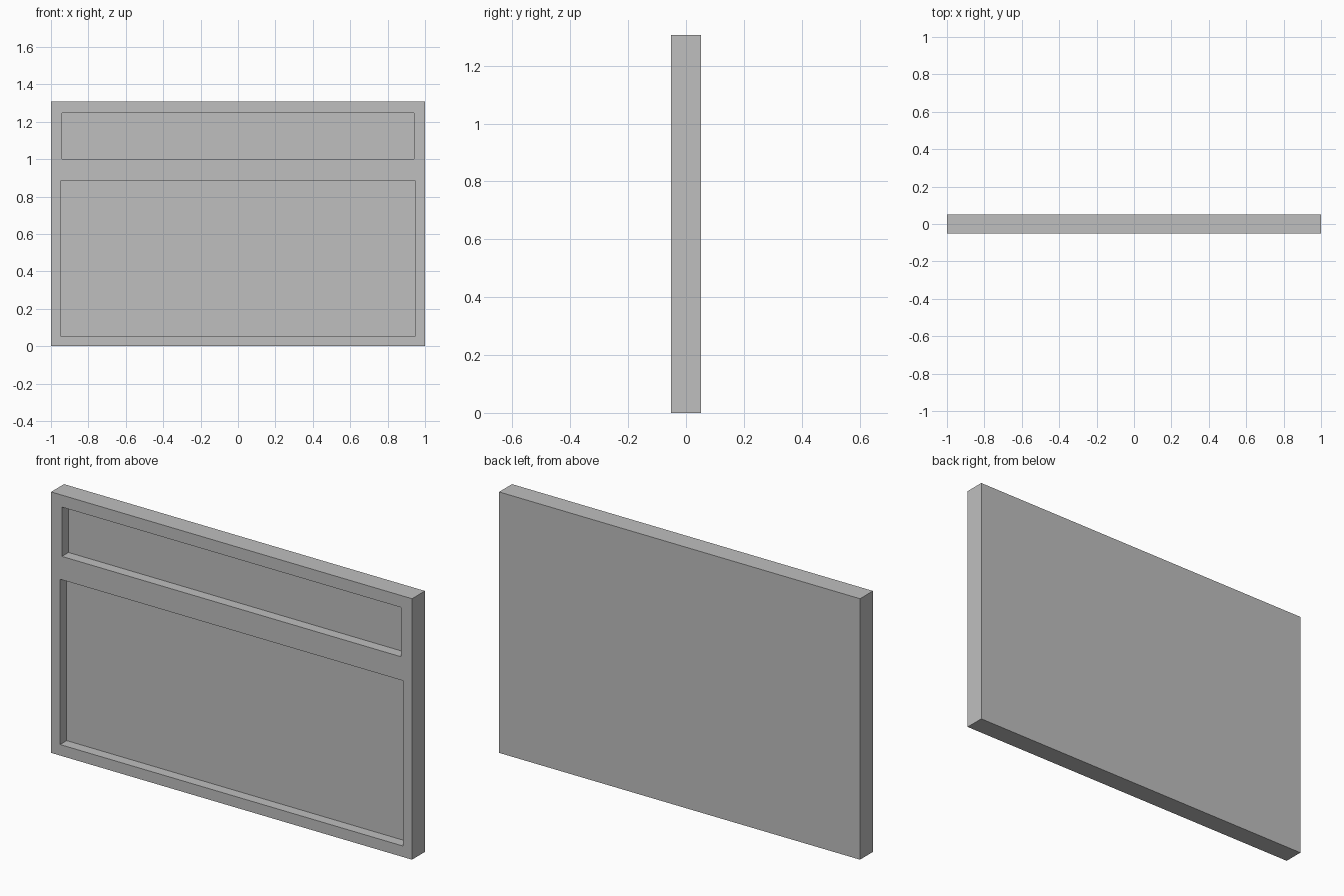
import bpy
import bmesh

cube = bpy.data.objects.get("Cube")
if cube:
    bpy.data.objects.remove(cube, do_unlink=True)

WIDTH, THICK, HEIGHT = 2.0, 0.102, 1.307
RECESS = 0.052

grey = bpy.data.materials.new("plain grey")
grey.use_nodes = True
colour = (0.52, 0.52, 0.52, 1)
grey.diffuse_color = colour
grey.node_tree.nodes["Principled BSDF"].inputs["Base Color"].default_value = colour


def box(name, x, y, z):
    """Box spanning the given (low, high) ranges."""
    bm = bmesh.new()
    bmesh.ops.create_cube(bm, size=1)
    for v in bm.verts:
        v.co = [r[1] if c > 0 else r[0] for c, r in zip(v.co, (x, y, z))]
    mesh = bpy.data.meshes.new(name)
    bm.to_mesh(mesh)
    bm.free()
    mesh.materials.append(grey)
    obj = bpy.data.objects.new(name, mesh)
    bpy.context.collection.objects.link(obj)
    return obj


# Solid slab
front = -THICK / 2
panel = box("panel", (-WIDTH / 2, WIDTH / 2), (front, -front), (0, HEIGHT))

# Two rectangular recesses in the front face
for name, half, low, high in (("upper_recess", 0.94, 1.0, 1.247),
                              ("lower_recess", 0.95, 0.055, 0.883)):
    cutter = box(name + "_cutter", (-half, half), (front - 0.1, front + RECESS), (low, high))
    cutter.hide_render = True
    cutter.hide_viewport = True
    cut = panel.modifiers.new(name, "BOOLEAN")
    cut.operation = "DIFFERENCE"
    cut.solver = "EXACT"
    cut.object = cutter
